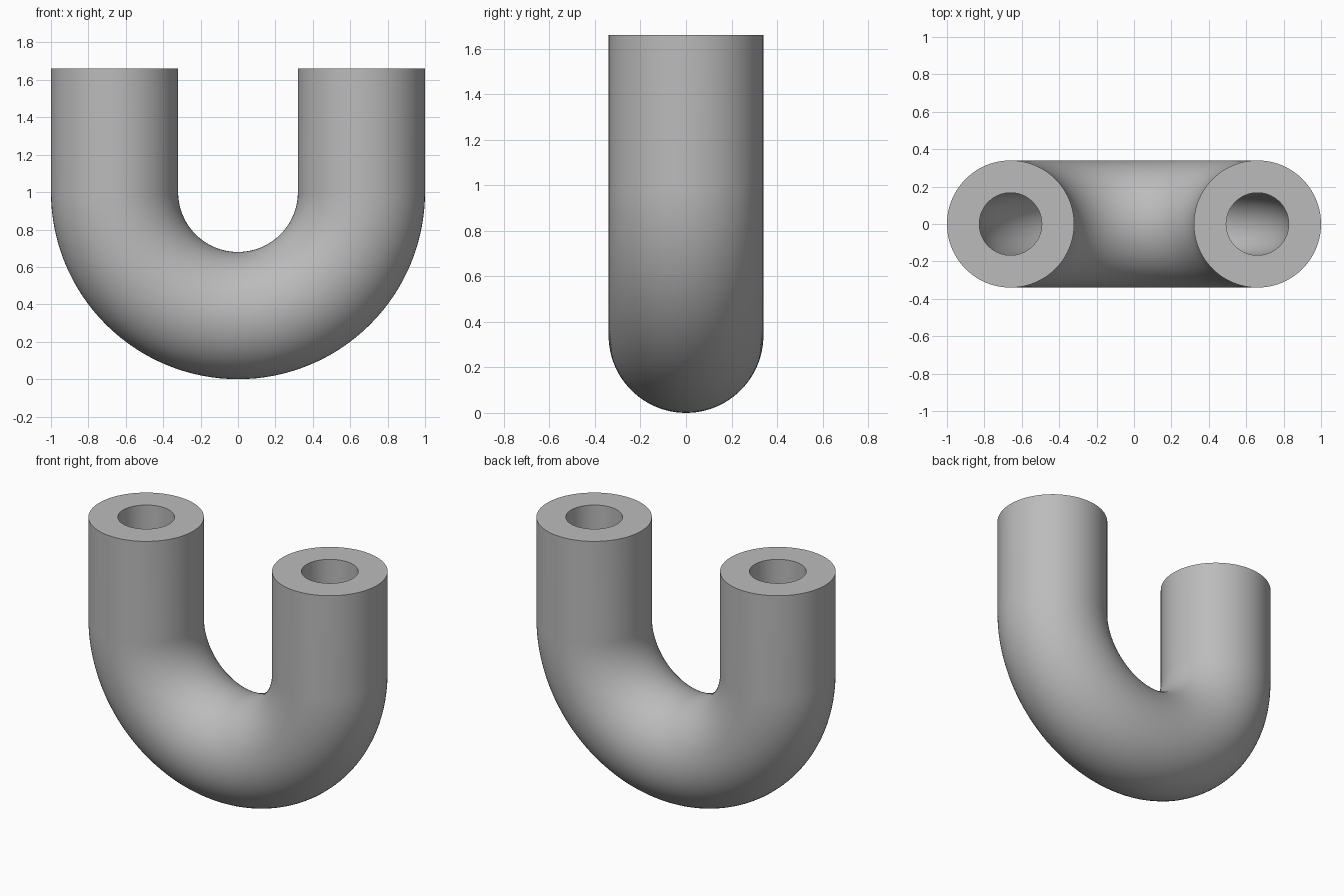
import bpy, bmesh
from math import sin, cos, pi, radians

cube = bpy.data.objects.get("Cube")
if cube:
    bpy.data.objects.remove(cube)

OUTER, INNER = 0.34, 0.167      # pipe radii
BEND, TOP = 0.66, 1.66          # centreline bend radius, height of the open ends
CENTRE = OUTER + BEND           # height of the bend centre
SIDES, STEPS = 96, 64

# Plain grey material
grey = bpy.data.materials.new("grey")
grey.use_nodes = True
grey.diffuse_color = (0.5, 0.5, 0.5, 1)
grey.node_tree.nodes["Principled BSDF"].inputs["Base Color"].default_value = (0.5, 0.5, 0.5, 1)

# Centreline stations: bend angle and height of the ring's centre
stations = [(pi, TOP)]
for i in range(STEPS + 1):
    a = pi + pi * i / STEPS
    stations.append((a, CENTRE + BEND * sin(a)))
stations.append((2 * pi, TOP))

bm = bmesh.new()


def ring(angle, z, radius):
    """Circle across the centreline, tilted to follow the bend."""
    verts = []
    for k in range(SIDES):
        t = 2 * pi * k / SIDES
        out = radius * cos(t)
        verts.append(bm.verts.new(((BEND + out) * cos(angle), radius * sin(t),
                                   z + out * sin(angle))))
    return verts


def bridge(a, b):
    for k in range(SIDES):
        n = (k + 1) % SIDES
        bm.faces.new((a[k], a[n], b[n], b[k]))


# Outer wall, inner bore and the two flat end rims
outer = [ring(a, z, OUTER) for a, z in stations]
inner = [ring(a, z, INNER) for a, z in stations]
for wall in (outer, inner):
    for a, b in zip(wall, wall[1:]):
        bridge(a, b)
for end in (0, -1):
    bridge(outer[end], inner[end])
bmesh.ops.recalc_face_normals(bm, faces=bm.faces)

mesh = bpy.data.meshes.new("u_bend_pipe")
bm.to_mesh(mesh)
bm.free()
mesh.materials.append(grey)
pipe = bpy.data.objects.new("u_bend_pipe", mesh)
bpy.context.collection.objects.link(pipe)

# Smooth walls with crisp rims
bpy.ops.object.select_all(action="DESELECT")
pipe.select_set(True)
bpy.context.view_layer.objects.active = pipe
bpy.ops.object.shade_smooth_by_angle(angle=radians(30))
